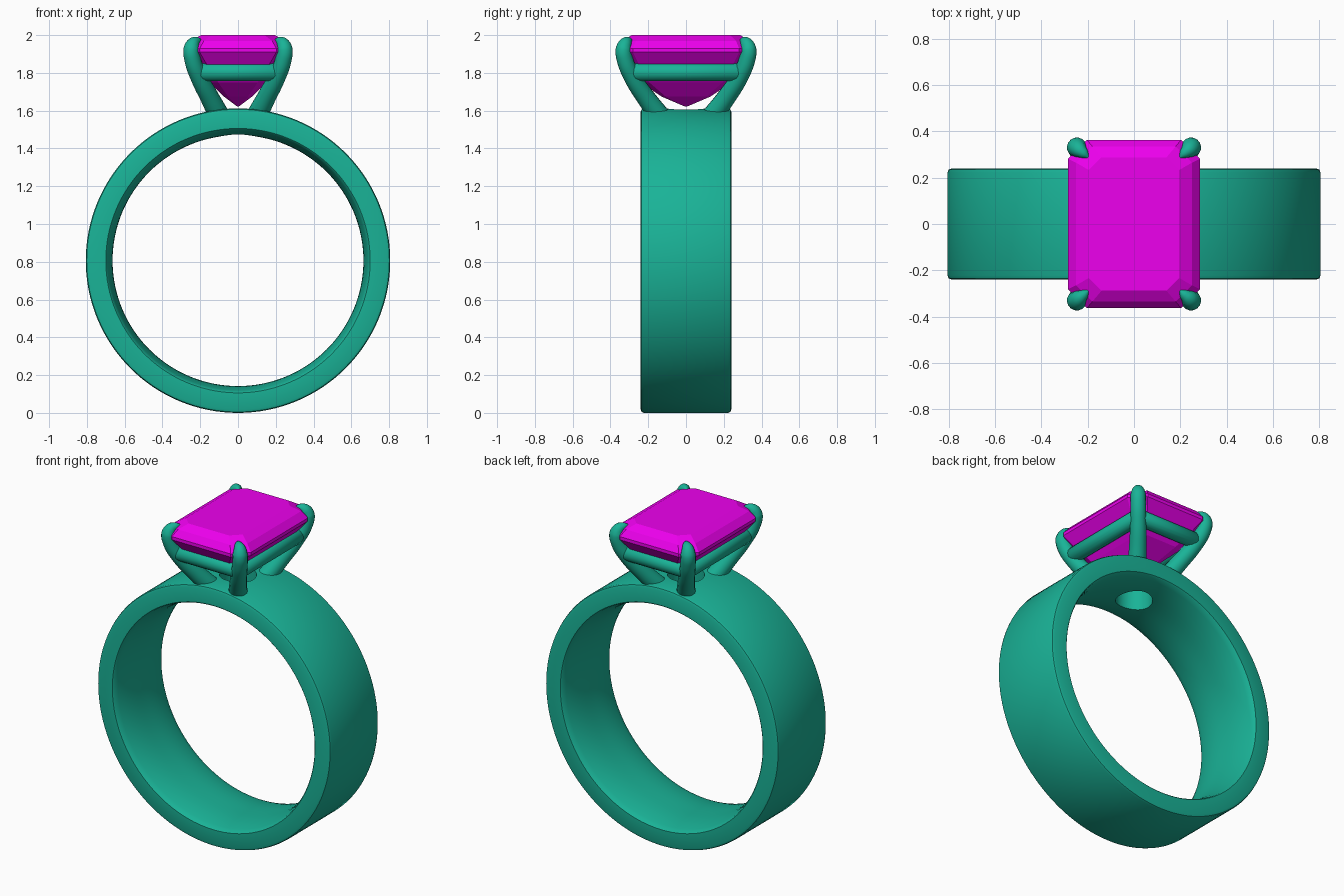
import bpy, bmesh
from math import sin, cos, pi, radians

if "Cube" in bpy.data.objects:
    bpy.data.objects.remove(bpy.data.objects["Cube"])

def material(name, rgb):
    m = bpy.data.materials.new(name)
    m.diffuse_color = (*rgb, 1)
    m.use_nodes = True
    m.node_tree.nodes["Principled BSDF"].inputs["Base Color"].default_value = m.diffuse_color
    return m

METAL = material("teal_metal", (0.01, 0.45, 0.31))
STONE = material("magenta_stone", (0.85, 0.0, 0.85))

def mesh_object(name, rings, closed, mat, caps=False):
    """Skin a list of equal-length point rings; closed joins last to first."""
    bm = bmesh.new()
    vs = [[bm.verts.new(p) for p in r] for r in rings]
    n, m = len(vs), len(vs[0])
    for i in range(n if closed else n - 1):
        a, b = vs[i], vs[(i + 1) % n]
        for j in range(m):
            k = (j + 1) % m
            bm.faces.new((a[j], a[k], b[k], b[j]))
    if caps:
        bm.faces.new(vs[0])
        bm.faces.new(vs[-1])
    bmesh.ops.recalc_face_normals(bm, faces=bm.faces)
    me = bpy.data.meshes.new(name)
    bm.to_mesh(me)
    bm.free()
    ob = bpy.data.objects.new(name, me)
    bpy.context.collection.objects.link(ob)
    me.materials.append(mat)
    return ob

def activate(ob):
    bpy.ops.object.select_all(action='DESELECT')
    ob.select_set(True)
    bpy.context.view_layer.objects.active = ob

def smooth(ob, angle=35):
    activate(ob)
    bpy.ops.object.shade_smooth_by_angle(angle=radians(angle))

# Band: flat outside with eased edges, comfort-fit bulge inside
R, W = 0.806, 0.24
profile = [(R, -W + .018), (R, W - .018), (R - .005, W - .005), (R - .018, W), (0.70, W)]
profile += [(0.664 + 0.03 * abs(t) ** 2.6, t * (W - .006)) for t in [1 - i / 8 for i in range(17)]]
profile += [(0.70, -W), (R - .018, -W), (R - .005, -W + .005)]
N = 128
band = mesh_object("band", [[(r * cos(2 * pi * i / N), y, R + r * sin(2 * pi * i / N))
                             for r, y in profile] for i in range(N)], True, METAL)

# Round opening through the band below the stone
bpy.ops.mesh.primitive_cylinder_add(vertices=48, radius=0.105, depth=0.5, location=(0, 0, 1.55))
cutter = bpy.context.object
cutter.name = "opening_cutter"
activate(band)
mod = band.modifiers.new("opening", 'BOOLEAN')
mod.operation, mod.object, mod.solver = 'DIFFERENCE', cutter, 'EXACT'
bpy.ops.object.modifier_apply(modifier=mod.name)
bpy.data.objects.remove(cutter)
smooth(band)

# Tubes for prongs and rail
def tube(name, pts, kind, cyclic=False, depth=1.0):
    cu = bpy.data.curves.new(name, 'CURVE')
    cu.dimensions = '3D'
    cu.bevel_depth, cu.bevel_resolution = depth, 6
    cu.use_fill_caps, cu.resolution_u = True, 8
    sp = cu.splines.new(kind)
    dst = sp.bezier_points if kind == 'BEZIER' else sp.points
    dst.add(len(pts) - 1)
    for p, (x, y, z, r) in zip(dst, pts):
        p.co = (x, y, z) if kind == 'BEZIER' else (x, y, z, 1)
        p.radius = r
        if kind == 'BEZIER':
            p.handle_left_type = p.handle_right_type = 'AUTO'
    sp.use_cyclic_u = cyclic
    ob = bpy.data.objects.new(name, cu)
    bpy.context.collection.objects.link(ob)
    activate(ob)
    bpy.ops.object.convert(target='MESH')
    ob = bpy.context.object
    ob.data.materials.clear()
    ob.data.materials.append(METAL)
    smooth(ob, 50)
    return ob

# Four claw prongs, flared at the foot and hooked over the stone
claw = [(.095, .135, 1.565, .056), (.15, .213, 1.67, .05), (.207, .285, 1.78, .046),
        (.240, .323, 1.87, .044), (.246, .330, 1.925, .043), (.236, .320, 1.955, .035),
        (.215, .303, 1.970, .022), (.198, .288, 1.975, .006)]
for sx, xn in ((1, "right"), (-1, "left")):
    for sy, yn in ((-1, "front"), (1, "back")):
        tube(f"{yn}_{xn}_prong", [(sx * x, sy * y, z, r) for x, y, z, r in claw], 'BEZIER')

# Octagonal outline used by rail and stone
def octagon(a, b, c, z):
    return [(a, -b + c, z), (a, b - c, z), (a - c, b, z), (-a + c, b, z),
            (-a, b - c, z), (-a, -b + c, z), (-a + c, -b, z), (a - c, -b, z)]

# Rail below the stone
tube("gallery_rail", [(*p, 1) for p in octagon(.215, .293, .035, 1.804)], 'POLY', True, .048)

# Step-cut stone: table, crown, girdle, pavilion
levels = [(.195, .288, .055, 2.0), (.25, .335, .07, 1.97), (.285, .363, .082, 1.93),
          (.285, .363, .082, 1.91), (.225, .31, .065, 1.835), (.15, .24, .045, 1.75),
          (.075, .13, .022, 1.675), (.004, .006, .001, 1.622)]
mesh_object("stone", [octagon(*l) for l in levels], False, STONE, caps=True)
